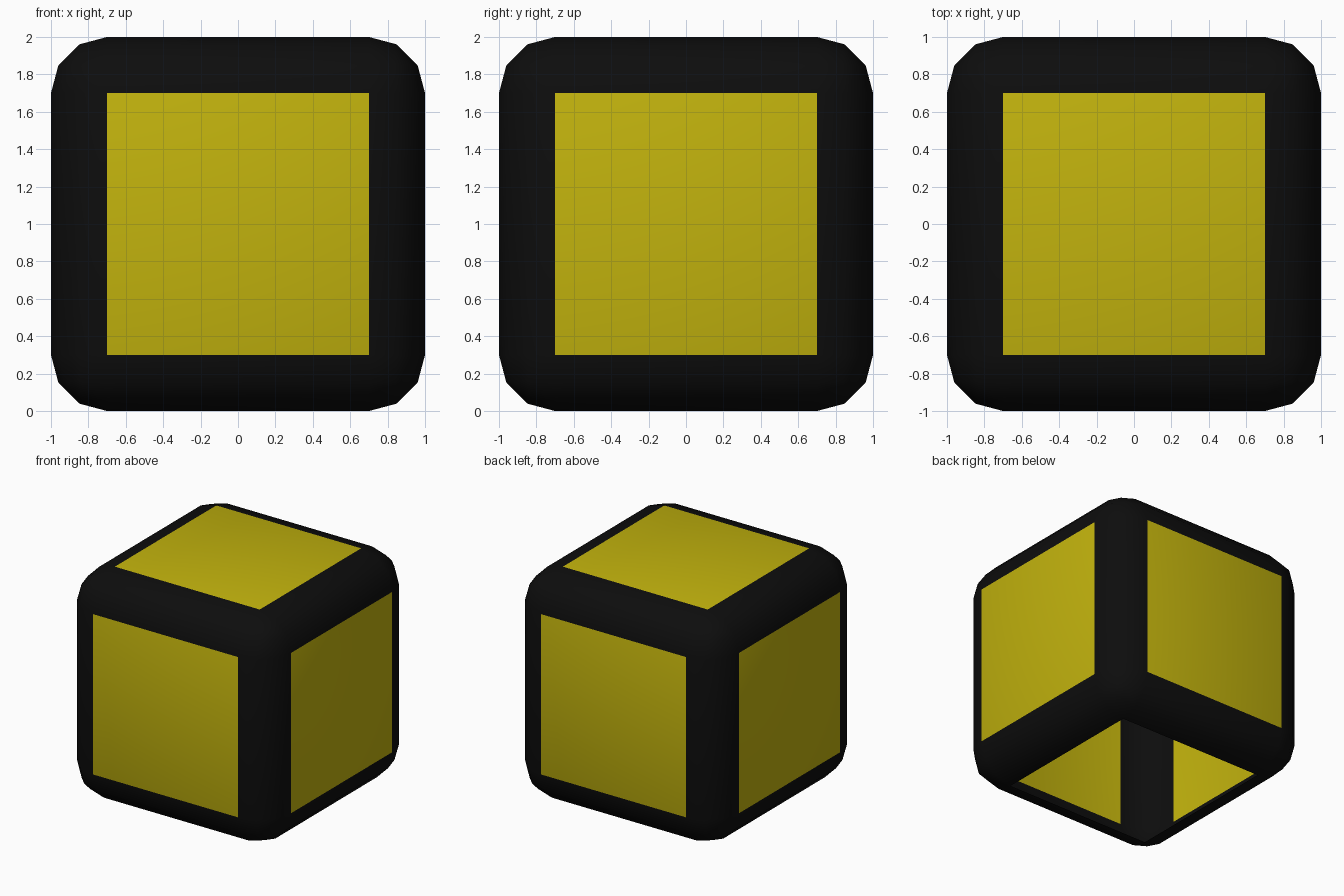
import bpy
import bmesh
from mathutils import Matrix

# Remove the default cube
old = bpy.data.objects.get("Cube")
if old:
    bpy.data.objects.remove(old, do_unlink=True)


def make_material(name, colour):
    mat = bpy.data.materials.new(name)
    mat.use_nodes = True
    mat.diffuse_color = colour
    bsdf = mat.node_tree.nodes["Principled BSDF"]
    bsdf.inputs["Base Color"].default_value = colour
    return mat


# Rounded block
bm = bmesh.new()
bmesh.ops.create_cube(bm, size=2, matrix=Matrix.Translation((0, 0, 1)))
bmesh.ops.bevel(bm, geom=bm.edges[:], offset=0.3, segments=3,
                profile=0.5, affect='EDGES')

# Flat sides are yellow, the rounded rim is black, the underside is open
bm.normal_update()
underside = []
for face in bm.faces:
    face.smooth = True
    flat_side = face.calc_area() > 1
    face.material_index = 1 if flat_side else 0
    if flat_side and face.normal.z < -0.9:
        underside.append(face)
bmesh.ops.delete(bm, geom=underside, context='FACES')

mesh = bpy.data.meshes.new("rounded_block")
bm.to_mesh(mesh)
bm.free()
mesh.materials.append(make_material("black rim", (0.004, 0.004, 0.004, 1)))
mesh.materials.append(make_material("yellow panel", (0.54, 0.45, 0.004, 1)))

block = bpy.data.objects.new("rounded_block", mesh)
bpy.context.collection.objects.link(block)
